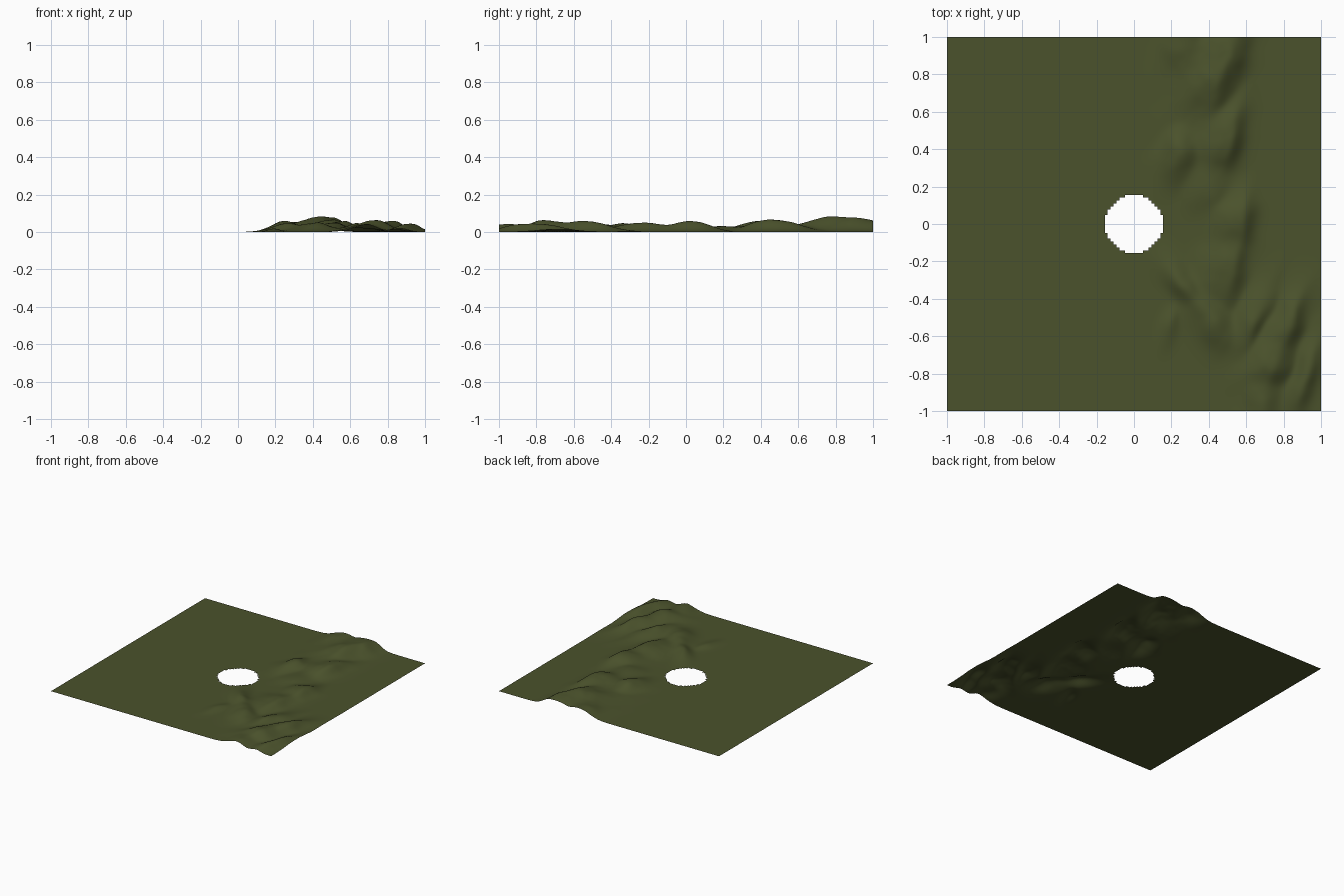
import bpy
import bmesh
import math
from mathutils import Vector, noise

default_cube = bpy.data.objects.get("Cube")
if default_cube:
    bpy.data.objects.remove(default_cube, do_unlink=True)

CELLS = 128
HOLE_RADIUS = 0.155

# Hills: crest x, crest y, height, west width, east width, half length, slant (dx per dy)
HILLS = [
    (.47, .84, .085, .15, .08, .22, .3),
    (.28, .98, .055, .10, .10, .20, 0),
    (.51, .46, .066, .14, .06, .15, .25),
    (.24, .38, .060, .07, .08, .11, .2),
    (.40, .20, .030, .10, .09, .12, 0),
    (.57, .02, .058, .13, .05, .11, .1),
    (.51, -.22, .050, .11, .06, .16, .25),
    (.27, -.33, .045, .06, .07, .12, -.6),
    (.42, -.52, .050, .09, .07, .12, -.4),
    (.20, -.55, .020, .04, .03, .08, .2),
    (.64, -.52, .046, .07, .05, .14, .4),
    (.82, -.55, .058, .08, .05, .14, .4),
    (.74, -.74, .066, .11, .06, .12, .3),
    (.68, -.96, .044, .07, .07, .12, .2),
    (.92, -.82, .046, .06, .05, .15, .3),
]


def hill(x, y, cx, cy, height, west, east, length, slant):
    """Height of one slanted hill, steeper on its east side."""
    across = x - cx - slant * (y - cy)
    across /= west if across < 0 else east
    along = (y - cy) / length
    return height * math.exp(-(across ** 2 + along ** 2) / 1.6)


def ground_height(x, y):
    """Blend the hills softly, then roughen them in proportion to height."""
    warp = noise.noise_vector(Vector((x, y, 0)) * 6) * 0.03
    total = sum(hill(x + warp.x, y + warp.y, *h) ** 3 for h in HILLS)
    z = total ** (1 / 3)
    rough = noise.fractal(Vector((x * 7, y * 5, 2)), 1, 2, 3)
    return max(0, z * (1 + 0.12 * rough))


# Ground sheet with a stepped round opening in the middle
bm = bmesh.new()
bmesh.ops.create_grid(bm, x_segments=CELLS, y_segments=CELLS, size=1)
opening = [f for f in bm.faces
           if f.calc_center_median().length < HOLE_RADIUS]
bmesh.ops.delete(bm, geom=opening, context='FACES')
for v in bm.verts:
    v.co.z = ground_height(v.co.x, v.co.y)
lowest = min(v.co.z for v in bm.verts)
for v in bm.verts:
    v.co.z -= lowest
for f in bm.faces:
    f.smooth = True

mesh = bpy.data.meshes.new("terrain")
bm.to_mesh(mesh)
bm.free()
terrain = bpy.data.objects.new("terrain", mesh)
bpy.context.collection.objects.link(terrain)

# Olive grass colour
grass = bpy.data.materials.new("olive_grass")
grass.use_nodes = True
colour = (0.07, 0.085, 0.025, 1)
grass.diffuse_color = colour
shader = grass.node_tree.nodes["Principled BSDF"]
shader.inputs["Base Color"].default_value = colour
shader.inputs["Roughness"].default_value = 0.9
mesh.materials.append(grass)
